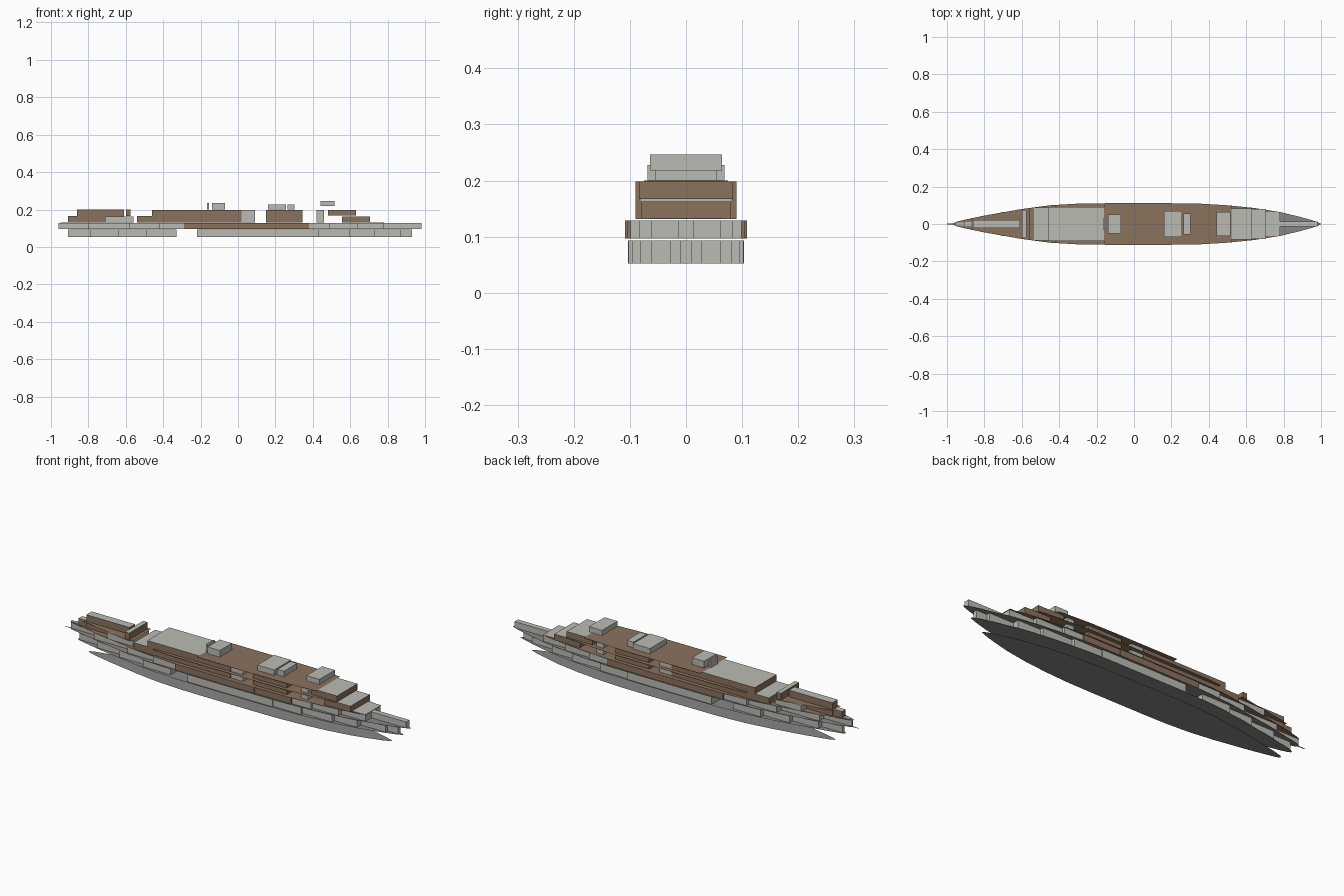
import bpy, bmesh

old = bpy.data.objects.get("Cube")
if old:
    bpy.data.objects.remove(old, do_unlink=True)


def material(name, rgb):
    m = bpy.data.materials.new(name)
    m.use_nodes = True
    m.diffuse_color = (*rgb, 1)
    m.node_tree.nodes["Principled BSDF"].inputs["Base Color"].default_value = (*rgb, 1)
    return m


LIGHT = material("light_grey", (0.50, 0.50, 0.46))
BROWN = material("deck_brown", (0.26, 0.17, 0.11))
DARK = material("hull_grey", (0.24, 0.24, 0.24))

# Half breadth of the hull along its length
OUTLINE = [(-0.965, 0.004), (-0.95, 0.012), (-0.9, 0.024), (-0.8, 0.045), (-0.6, 0.08),
           (-0.45, 0.1), (-0.3, 0.109), (-0.15, 0.111), (0.2, 0.111), (0.35, 0.109),
           (0.5, 0.1), (0.64, 0.086), (0.78, 0.064), (0.88, 0.04), (0.95, 0.021),
           (0.985, 0.009), (1.0, 0.001)]


def half_breadth(x):
    for (xa, wa), (xb, wb) in zip(OUTLINE, OUTLINE[1:]):
        if xa <= x <= xb:
            return wa + (wb - wa) * (x - xa) / (xb - xa)
    return 0.002


def finish(name, bm, mats):
    mesh = bpy.data.meshes.new(name)
    bm.to_mesh(mesh)
    bm.free()
    for m in mats:
        mesh.materials.append(m)
    ob = bpy.data.objects.new(name, mesh)
    bpy.context.collection.objects.link(ob)
    return ob


def deck(name, z, x0, x1, mat, length=1.0, breadth=1.0):
    """Thin sheet cut from the hull outline between two stations."""
    xs = [x0] + [x for x, _ in OUTLINE if x0 < x < x1] + [x1]
    pts = [(x * length, half_breadth(x) * breadth) for x in xs]
    ring = pts + [(x, -w) for x, w in reversed(pts)]
    bm = bmesh.new()
    face = bm.faces.new([bm.verts.new((x, y, z)) for x, y in ring])
    face.normal_update()
    if face.normal.z < 0:
        face.normal_flip()
    return finish(name, bm, [mat])


def block(name, x0, x1, half, z0, z1, side=LIGHT, top=LIGHT):
    """Box with its own roof colour."""
    bm = bmesh.new()
    bmesh.ops.create_cube(bm, size=1)
    for v in bm.verts:
        v.co = ((x0 + x1) / 2 + v.co.x * (x1 - x0), v.co.y * 2 * half,
                (z0 + z1) / 2 + v.co.z * (z1 - z0))
    bm.normal_update()
    for f in bm.faces:
        f.material_index = 1 if f.normal.z > 0.5 else 0
    return finish(name, bm, [side, top])


def stepped_row(name, stations, z0, z1, length=1.0, breadth=1.0, brown=(9, 9)):
    for i, (a, b) in enumerate(zip(stations, stations[1:])):
        half = min(half_breadth(a / length), half_breadth(b / length)) * breadth
        mid = (a + b) / 2
        side = BROWN if brown[0] < mid < brown[1] else LIGHT
        block(f"{name}_{i + 1}", a, b, half - 0.002, z0, z1, side)


Z0, Z1, Z2, Z3, Z4, Z5 = 0.0, 0.05, 0.095, 0.131, 0.165, 0.2
GAP = 0.002

# Hull sheets
deck("bottom_plate", Z0, -0.965, 1.0, DARK, 0.89, 0.92)
deck("lower_plate", Z1, -0.965, 1.0, DARK, 0.955, 0.97)
deck("main_plate", Z2, -1.0, 1.0, DARK)

# Stepped hull sides
stepped_row("lower_side_aft", [-0.91, -0.79, -0.64, -0.49, -0.33],
            Z1 + GAP, Z2 - GAP, 0.955, 0.95)
stepped_row("lower_side_fore", [-0.22, -0.07, 0.06, 0.27, 0.43, 0.6, 0.73, 0.87, 0.93],
            Z1 + GAP, Z2 - GAP, 0.955, 0.95)
stepped_row("upper_side", [-0.96, -0.8, -0.58, -0.42, -0.29, -0.03, 0.17, 0.38, 0.49, 0.64, 0.78],
            Z2 + GAP, Z3 - GAP, brown=(-0.29, 0.38))
block("bow_strip", 0.78, 0.98, 0.014, Z2 + GAP, Z3 - GAP)

# Timber decks
deck("weather_deck", Z3, -0.965, 0.78, BROWN)
deck("aft_deck", Z4, -0.87, -0.56, BROWN)
deck("promenade_deck", Z4, -0.42, 0.63, BROWN)
deck("boat_deck", Z5, -0.16, 0.52, BROWN)
block("fore_hatch", 0.7, 0.78, 0.065, Z3, Z3 + 0.002)
block("stern_strip", -0.95, -0.9, 0.008, Z3, Z3 + 0.002)

# Deck houses: name, x0, x1, half breadth, z0, z1, side colour
HOUSES = [
    ("stern_step", -0.91, -0.86, 0.015, Z3, Z4, BROWN),
    ("stern_house", -0.86, -0.61, 0.022, Z3, Z5, BROWN),
    ("aft_lower_house", -0.71, -0.56, 0.065, Z3, Z4 - GAP, LIGHT),
    ("aft_screen", -0.6, -0.575, 0.075, Z4, Z5, BROWN),
    ("middle_step", -0.54, -0.46, 0.088, Z3, Z4, BROWN),
    ("middle_house", -0.46, 0.02, 0.09, Z3, Z5 - GAP, BROWN),
    ("middle_end", 0.02, 0.09, 0.088, Z3, Z5 - GAP, LIGHT),
    ("fore_house", 0.15, 0.345, 0.09, Z3, Z5 - GAP, BROWN),
    ("bridge_support", 0.42, 0.46, 0.082, Z3, Z5 - GAP, LIGHT),
    ("bridge_front", 0.48, 0.63, 0.084, Z4 + GAP, Z5 - GAP, BROWN),
    ("bridge_step", 0.555, 0.705, 0.08, Z3, Z4 - GAP, BROWN),
    ("aft_vent", -0.165, -0.155, 0.03, Z5, 0.235, LIGHT),
    ("aft_roof_house", -0.14, -0.07, 0.05, Z5, 0.235, LIGHT),
    ("centre_roof_house", 0.16, 0.257, 0.069, Z5, 0.228, LIGHT),
    ("small_roof_house", 0.265, 0.303, 0.055, Z5, 0.228, LIGHT),
    ("wheelhouse", 0.44, 0.515, 0.064, 0.218, 0.246, LIGHT),
]
for name, x0, x1, half, z0, z1, side in HOUSES:
    block(name, x0, x1, half, z0, z1, side)
